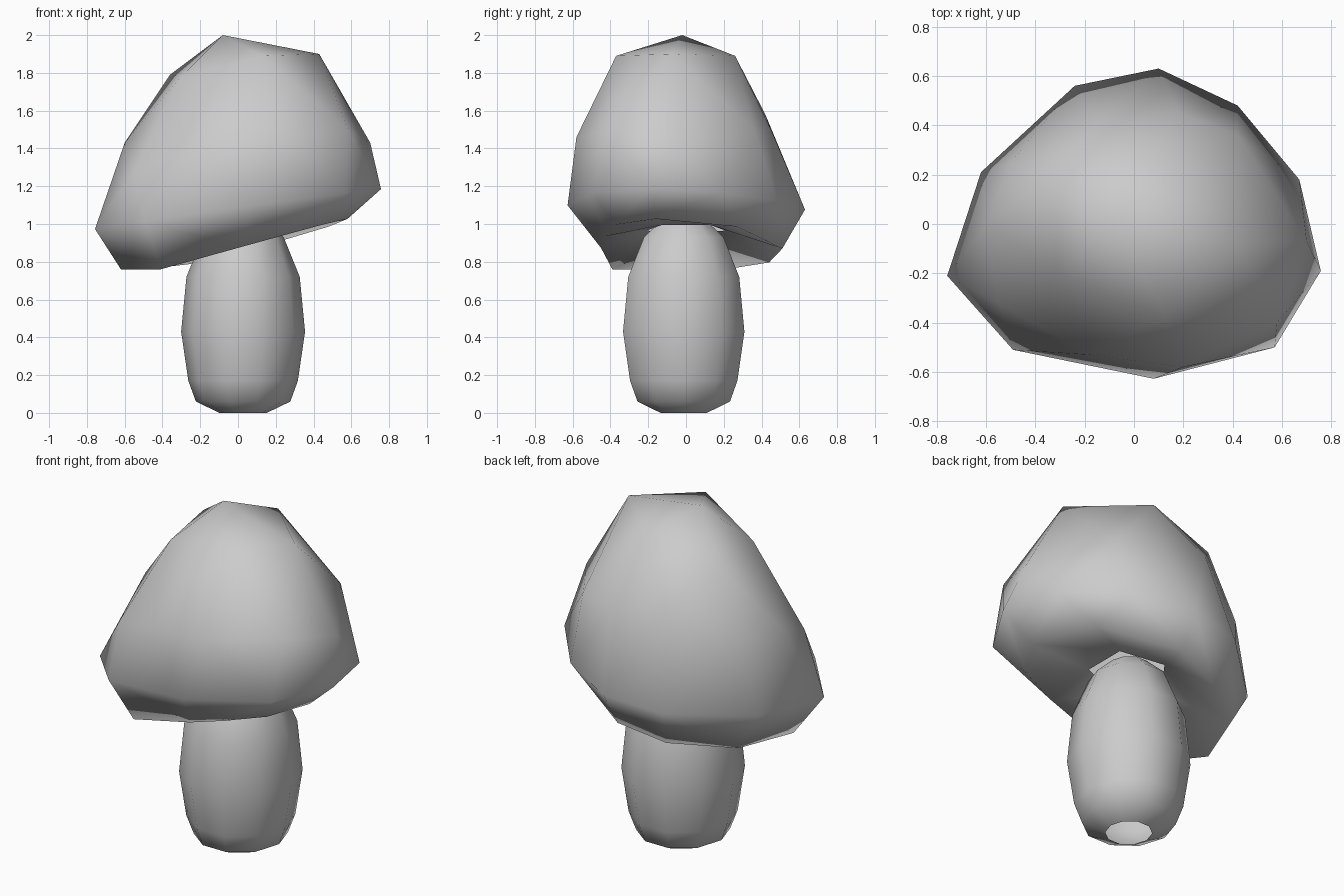
import bpy, bmesh
from math import cos, sin, tau

cube = bpy.data.objects.get("Cube")
if cube:
    bpy.data.objects.remove(cube, do_unlink=True)

GREY = (0.6, 0.6, 0.6, 1)
grey = bpy.data.materials.new("mid grey")
grey.use_nodes = True
grey.diffuse_color = GREY
grey.node_tree.nodes["Principled BSDF"].inputs["Base Color"].default_value = GREY


def add_ring(bm, points):
    return [bm.verts.new(p) for p in points]


def straight_band(bm, low, high):
    """Quads between two rings that line up."""
    n = len(low)
    for i in range(n):
        j = (i + 1) % n
        bm.faces.new((low[i], low[j], high[j], high[i]))


def staggered_band(bm, a, b, shift=0):
    """Zigzag triangles; each point of b sits between two of a."""
    n = len(a)
    for i in range(n):
        j, k = (i + 1) % n, (i + shift) % n
        bm.faces.new((a[i], b[k], a[j]))
        bm.faces.new((b[k], b[(k + 1) % n], a[j]))


def five_to_ten(bm, five, ten, start):
    """Triangles from a five-point ring out to a ten-point ring."""
    for i in range(5):
        k = 2 * i + start
        before, same, after = ten[k - 1], ten[k % 10], ten[(k + 1) % 10]
        bm.faces.new((five[i], before, same))
        bm.faces.new((five[i], same, after))
        bm.faces.new((five[i], after, five[(i + 1) % 5]))


def finish(bm, name):
    bmesh.ops.recalc_face_normals(bm, faces=bm.faces)
    for face in bm.faces:
        face.smooth = True
    mesh = bpy.data.meshes.new(name)
    bm.to_mesh(mesh)
    bm.free()
    mesh.materials.append(grey)
    bpy.context.collection.objects.link(bpy.data.objects.new(name, mesh))


# Stem: a ten-sided barrel, open at both ends
SIDES = 10
profile = [(0.125, 0), (0.25, 0.06), (0.29, 0.17), (0.328, 0.43),
           (0.3, 0.72), (0.215, 0.93), (0.11, 1.03)]
bm = bmesh.new()
levels = []
for radius, z in profile:
    angles = [tau * i / SIDES for i in range(SIDES)]
    levels.append(add_ring(bm, [(0.027 + radius * cos(a), -0.012 + 1.03 * radius * sin(a), z)
                                for a in angles]))
for low, high in zip(levels, levels[1:]):
    straight_band(bm, low, high)
finish(bm, "stem")

# Cap: a lopsided faceted ball, from the crown down to the hollow underside
bm = bmesh.new()
tip = bm.verts.new((-0.08, -0.02, 2))
crown = add_ring(bm, [(0.43, -0.08, 1.9), (0.08, 0.26, 1.89), (-0.36, 0.19, 1.79),
                      (-0.3, -0.2, 1.78), (0.13, -0.37, 1.89)])
shoulder = add_ring(bm, [
    (0.7, -0.07, 1.43), (0.42, 0.36, 1.5), (0.18, 0.45, 1.5), (-0.15, 0.42, 1.58),
    (-0.5, 0.25, 1.39), (-0.6, -0.01, 1.43), (-0.55, -0.32, 1.28), (-0.18, -0.53, 1.42),
    (0.2, -0.58, 1.46), (0.58, -0.4, 1.5)])

# Widest rim and lower lip lie on tilted planes
rim_outline = [(0.67, 0.18), (0.42, 0.48), (0.1, 0.63), (-0.24, 0.56), (-0.62, 0.21),
               (-0.757, -0.21), (-0.49, -0.51), (0.08, -0.627), (0.57, -0.5), (0.757, -0.19)]
rim = add_ring(bm, [(x, y, 1.075 + 0.14 * x - 0.02 * y) for x, y in rim_outline])
lip_outline = [(0.58, -0.16), (0.48, 0.27), (0.09, 0.51), (-0.18, 0.44), (-0.49, 0.21),
               (-0.62, -0.12), (-0.41, -0.39), (0, -0.45), (0.22, -0.43), (0.45, -0.37)]
lip = add_ring(bm, [(x, y, max(0.76, 0.86 + 0.28 * x - 0.03 * y)) for x, y in lip_outline])

# Opening in the underside that receives the stem
hollow = []
for i in range(5):
    a = tau * (i + 0.5) / 5
    x, y = 0.03 + 0.22 * cos(a), 0.22 * sin(a)
    hollow.append((x, y, 0.97 + 0.12 * x))
hollow = add_ring(bm, hollow)

for i in range(5):
    bm.faces.new((tip, crown[i], crown[(i + 1) % 5]))
five_to_ten(bm, crown, shoulder, 0)
staggered_band(bm, shoulder, rim)
staggered_band(bm, rim, lip, shift=1)
five_to_ten(bm, hollow, lip, 1)
finish(bm, "cap")
